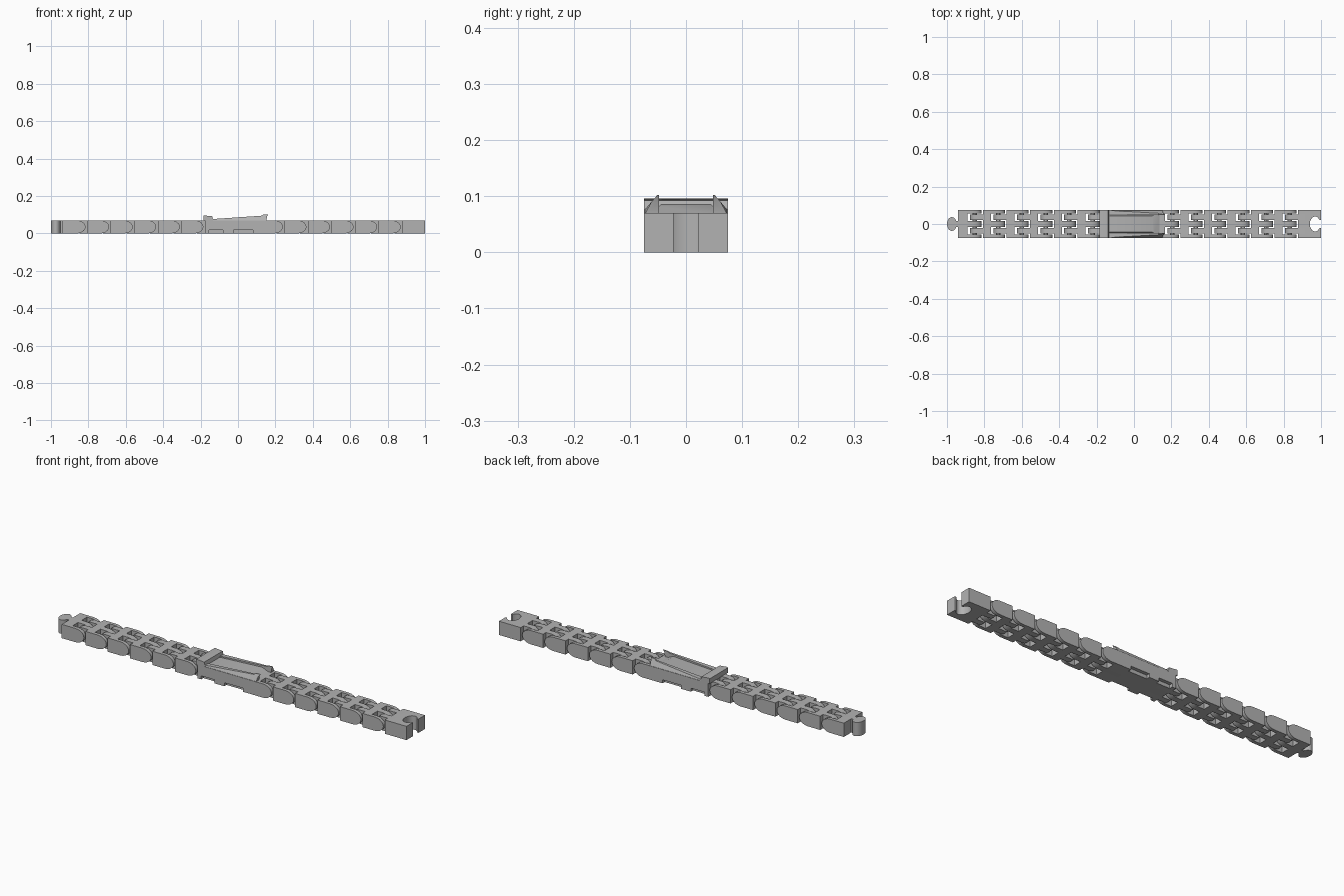
import bpy, bmesh, math
from mathutils import Vector

cube = bpy.data.objects.get("Cube")
if cube:
    bpy.data.objects.remove(cube)

steel = bpy.data.materials.new("brushed grey")
steel.use_nodes = True
steel.diffuse_color = (0.45, 0.45, 0.45, 1)
steel.node_tree.nodes["Principled BSDF"].inputs["Base Color"].default_value = steel.diffuse_color

H, W, PITCH = 0.07, 0.0745, 0.126   # band height, half width, link pitch
SLOT, GAP = 0.075, 0.008            # hinge slot depth, gap between links
PRONG_OUT, PRONG_MID = 0.057, 0.015
KNUCKLE = (0.021, 0.051)


def prism(bm, points, a, b, axis="y"):
    """Extrude an outline (x,z along y, or x,y along z) from a to b."""
    def place(p, t):
        return (p[0], t, p[1]) if axis == "y" else (p[0], p[1], t)
    low = [bm.verts.new(place(p, a)) for p in points]
    high = [bm.verts.new(place(p, b)) for p in points]
    bm.faces.new(low)
    bm.faces.new(high[::-1])
    for i in range(len(points)):
        j = (i + 1) % len(points)
        bm.faces.new((low[j], low[i], high[i], high[j]))
    return low + high


def finish(name, bm):
    bmesh.ops.recalc_face_normals(bm, faces=bm.faces)
    mesh = bpy.data.meshes.new(name)
    bm.to_mesh(mesh)
    bm.free()
    mesh.materials.append(steel)
    obj = bpy.data.objects.new(name, mesh)
    bpy.context.collection.objects.link(obj)
    bpy.ops.object.select_all(action="DESELECT")
    obj.select_set(True)
    bpy.context.view_layer.objects.active = obj
    bpy.ops.object.shade_smooth_by_angle(angle=math.radians(30))
    return obj


def round_end(x, side, depth=0.048, n=10):
    """Half ellipse ending at x; side is +1 for right, -1 for left."""
    pts = []
    for i in range(n + 1):
        t = -math.pi / 2 + math.pi * i / n
        pts.append((x + side * depth * (math.cos(t) - 1), H / 2 + side * H / 2 * math.sin(t)))
    return pts


def square_end(x, side):
    return [(x, 0), (x, H)] if side > 0 else [(x, H), (x, 0)]


def link(bm, start, end, knuckles=True, prongs=True, notches=()):
    """Comb-shaped link: three prongs to the right, two knuckles to the left."""
    root = end - SLOT if prongs else end
    right = round_end(end, 1) if prongs else square_end(end, 1)
    floor = []
    for a, b in notches:
        floor += [(a, 0), (a, 0.018), (b, 0.018), (b, 0)]
    plain = square_end(start, -1)
    # middle prong and the solid strips around the knuckles
    prism(bm, right + plain, -PRONG_MID, PRONG_MID)
    for s in (-1, 1):
        prism(bm, right + plain + floor, s * PRONG_OUT, s * W)
        body = square_end(root, 1)
        prism(bm, body + plain, s * PRONG_MID, s * KNUCKLE[0])
        prism(bm, body + plain, s * KNUCKLE[1], s * PRONG_OUT)
        left = round_end(start - GAP - SLOT + 0.013, -1, 0.035) if knuckles else plain
        prism(bm, body + left, s * KNUCKLE[0], s * KNUCKLE[1])
    # hinge pin
    if prongs:
        pin = [(end - 0.036 + 0.012 * math.cos(i * math.pi / 6),
                H / 2 + 0.012 * math.sin(i * math.pi / 6)) for i in range(12)]
        prism(bm, pin, -PRONG_OUT - 0.005, PRONG_OUT + 0.005)


def oval(cx, rx, ry, a0, a1, n=20):
    return [(cx + rx * math.cos(a0 + (a1 - a0) * i / n),
             ry * math.sin(a0 + (a1 - a0) * i / n)) for i in range(n + 1)]


# Left end link with its oval clasp knob
first_end = -0.815
bm = bmesh.new()
link(bm, -0.94, first_end, knuckles=False)
neck = math.radians(24)
knob = oval(-0.974, 0.026, 0.037, neck, 2 * math.pi - neck)
prism(bm, knob + [(-0.935, -0.015), (-0.935, 0.015)], 0, H, "z")
finish("clasp_knob_link", bm)

# Ordinary links on both sides of the plate
for side, first in (("right", first_end), ("left", 0.24)):
    for k in range(5):
        bm = bmesh.new()
        start = first + PITCH * k + GAP
        link(bm, start, first + PITCH * (k + 1))
        finish(f"{side}_link_{k + 1}", bm)

# Left-hand end link with the matching oval socket
socket_root, tip = 0.92, 1.0
bm = bmesh.new()
link(bm, 0.24 + PITCH * 5 + GAP, socket_root, prongs=False)
mouth = math.radians(34)
cut = oval(0.968, 0.028, 0.04, mouth, 2 * math.pi - mouth)
outline = [(socket_root, W), (tip, W), (tip, 0.022)] + cut
outline += [(tip, -0.022), (tip, -W), (socket_root, -W)]
prism(bm, outline, 0, H, "z")
finish("clasp_socket_link", bm)

# Long centre plate, with shallow notches under both sides
bm = bmesh.new()
plate_start = first_end + PITCH * 5 + GAP
link(bm, plate_start, 0.24, notches=((-0.155, -0.08), (-0.025, 0.08)))
finish("centre_plate", bm)

# Raised bar at the end of the tray
bm = bmesh.new()
prism(bm, [(-0.185, 0.068), (-0.185, 0.094), (-0.18, 0.096), (-0.138, 0.092), (-0.132, 0.068)], -W, W)
finish("tray_end_bar", bm)

# Tilted insert with softened long edges
bm = bmesh.new()
ramp = [(-0.135, 0.068), (-0.135, 0.073), (0.1, 0.086), (0.14, 0.068)]
prism(bm, ramp, -0.049, 0.049)
long_edges = [e for e in bm.edges if abs(e.verts[0].co.y - e.verts[1].co.y) < 0.001
              and min(v.co.z for v in e.verts) > 0.07]
bmesh.ops.bevel(bm, geom=long_edges, offset=0.005, segments=1, affect="EDGES")
finish("tray_insert", bm)

# Rising side rails, leaning inward and ending in a hooked tip
for name, s in (("front", -1), ("back", 1)):
    bm = bmesh.new()
    rail = [(-0.135, 0.068), (0.152, 0.068), (0.155, 0.09), (0.162, 0.102),
            (0.135, 0.1), (0.13, 0.095), (-0.135, 0.077)]
    verts = prism(bm, rail, s * 0.048, s * 0.0735)
    for v in verts:
        if abs(v.co.y) > 0.06:
            v.co.y = s * (0.0735 - max(0, v.co.z - 0.076) * 0.85)
    finish(f"{name}_tray_rail", bm)
